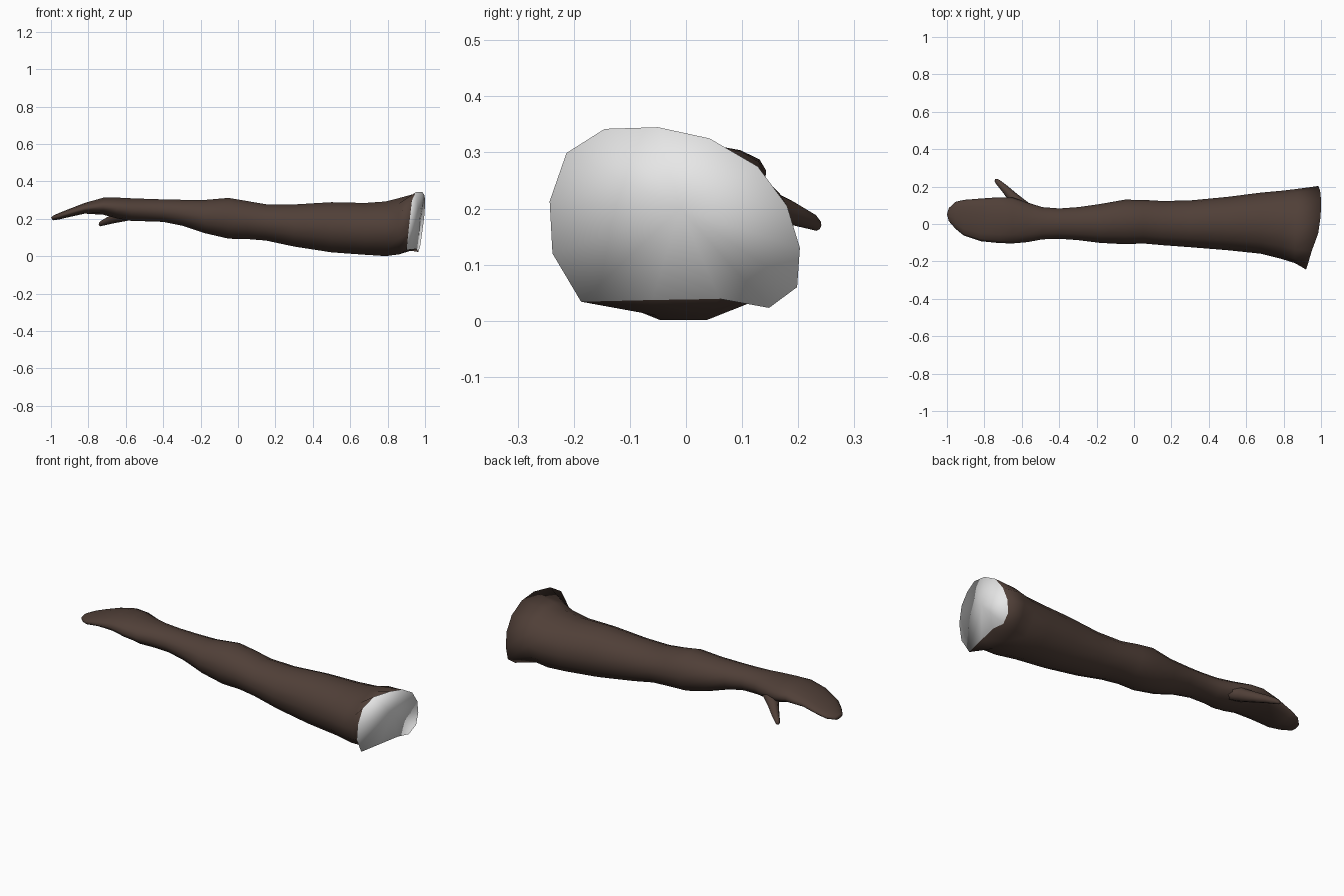
import bpy, bmesh, math
from mathutils import Vector

SIDES = 14


def material(name, rgb):
    m = bpy.data.materials.new(name)
    m.diffuse_color = (*rgb, 1)
    return m


brown = material("dark_brown", (0.08, 0.05, 0.039))
white = material("off_white", (0.8, 0.8, 0.8))


def loft(name, rings, start_tip, end_tip, end_slot):
    """Skin a list of rings and close both ends with fans."""
    bm = bmesh.new()
    loops = [[bm.verts.new(p) for p in ring] for ring in rings]
    n = len(loops[0])
    for a, b in zip(loops, loops[1:]):
        for i in range(n):
            j = (i + 1) % n
            bm.faces.new((a[i], a[j], b[j], b[i]))
    for loop, tip, slot in ((loops[0], start_tip, 0), (loops[-1], end_tip, end_slot)):
        apex = bm.verts.new(tip)
        for i in range(n):
            f = bm.faces.new((loop[i], loop[(i + 1) % n], apex))
            f.material_index = slot
    bmesh.ops.recalc_face_normals(bm, faces=bm.faces)
    for f in bm.faces:
        f.smooth = True
    me = bpy.data.meshes.new(name)
    bm.to_mesh(me)
    bm.free()
    me.materials.append(brown)
    me.materials.append(white)
    ob = bpy.data.objects.new(name, me)
    bpy.context.collection.objects.link(ob)
    return ob


def section(x, y0, y1, z0, z1):
    """Rounded cross-section filling the given y and z limits."""
    ring = []
    for k in range(SIDES):
        t = 2 * math.pi * k / SIDES
        y = (y0 + y1) / 2 - (y1 - y0) / 2 * math.cos(t)
        z = (z0 + z1) / 2 + (z1 - z0) / 2 * math.sin(t) / 0.975
        ring.append((x, y, z))
    return ring


# Arm and flat hand: x, y min, y max, z min, z max
limits = [
    (-0.99, 0.015, 0.085, 0.192, 0.217),
    (-0.955, -0.025, 0.118, 0.197, 0.232),
    (-0.91, -0.062, 0.129, 0.208, 0.25),
    (-0.82, -0.092, 0.136, 0.228, 0.285),
    (-0.72, -0.102, 0.143, 0.222, 0.313),
    (-0.65, -0.104, 0.142, 0.203, 0.314),
    (-0.57, -0.097, 0.115, 0.189, 0.31),
    (-0.49, -0.082, 0.09, 0.187, 0.307),
    (-0.4, -0.079, 0.083, 0.184, 0.304),
    (-0.3, -0.086, 0.09, 0.164, 0.302),
    (-0.18, -0.101, 0.107, 0.124, 0.301),
    (-0.05, -0.108, 0.13, 0.094, 0.312),
    (0.05, -0.104, 0.129, 0.092, 0.295),
    (0.15, -0.113, 0.123, 0.084, 0.278),
    (0.3, -0.124, 0.126, 0.052, 0.277),
    (0.5, -0.14, 0.145, 0.021, 0.289),
    (0.68, -0.159, 0.168, 0.008, 0.285),
    (0.79, -0.187, 0.178, 0.001, 0.293),
    (0.86, -0.209, 0.186, 0.01, 0.311),
]
# Flared shoulder rim
rim = [
    (0.92, -0.243, 0.213), (0.93, -0.213, 0.299), (0.95, -0.145, 0.342),
    (0.985, -0.05, 0.345), (0.998, 0.042, 0.325), (1.0, 0.128, 0.275),
    (0.995, 0.18, 0.205), (0.985, 0.203, 0.13), (0.975, 0.198, 0.06),
    (0.965, 0.148, 0.023), (0.955, 0.06, 0.039), (0.93, -0.06, 0.037),
    (0.902, -0.187, 0.034), (0.91, -0.238, 0.12),
]
rings = [section(*row) for row in limits] + [rim]
loft("arm", rings, (-1.0, 0.052, 0.207), (0.972, -0.01, 0.2), 1)

# Thumb: tapered tube along a short path (point, radius)
path = [
    ((-0.54, 0.05, 0.238), 0.036), ((-0.6, 0.095, 0.225), 0.037),
    ((-0.65, 0.145, 0.207), 0.028), ((-0.69, 0.188, 0.192), 0.021),
    ((-0.725, 0.222, 0.178), 0.015), ((-0.738, 0.234, 0.17), 0.01),
]
axis = (Vector(path[-1][0]) - Vector(path[0][0])).normalized()
side = axis.cross(Vector((0, 0, 1))).normalized()
up = side.cross(axis)
thumb_rings = []
for p, r in path:
    ring = []
    for k in range(8):
        t = math.pi * k / 4
        ring.append(Vector(p) + side * r * math.cos(t) + up * r * math.sin(t))
    thumb_rings.append(ring)
loft("thumb", thumb_rings, path[0][0], (-0.744, 0.239, 0.166), 0)
